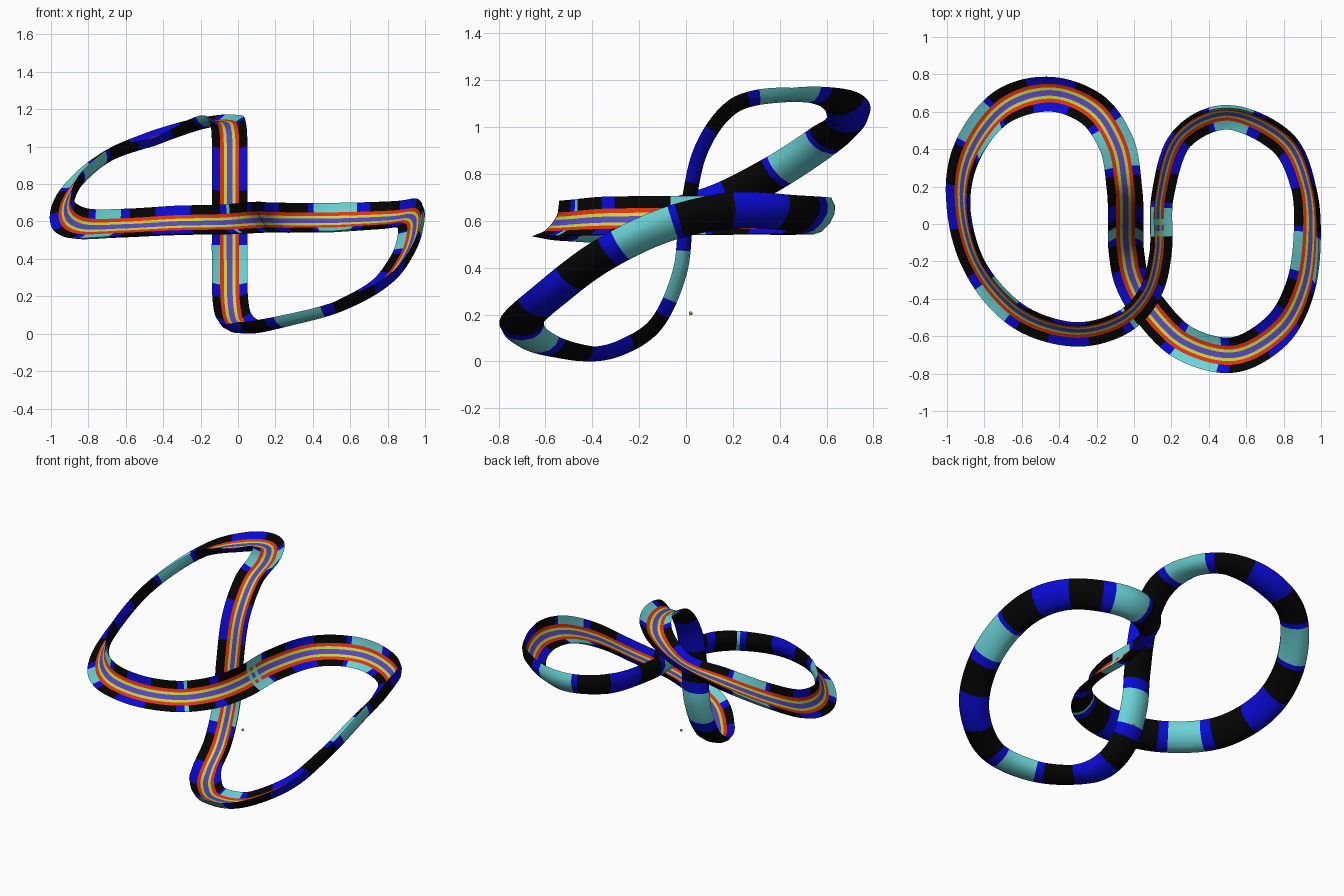
import bpy, bmesh
from mathutils import Vector

if "Cube" in bpy.data.objects:
    bpy.data.objects.remove(bpy.data.objects["Cube"])


def material(name, rgb):
    m = bpy.data.materials.new(name)
    m.diffuse_color = (*rgb, 1)
    m.use_nodes = True
    m.node_tree.nodes["Principled BSDF"].inputs["Base Color"].default_value = m.diffuse_color
    return m


MATS = [material("black", (0.0015, 0.0015, 0.0015)),
        material("deep blue", (0.003, 0.003, 0.68)),
        material("cyan", (0.15, 0.66, 0.68)),
        material("red", (0.75, 0.035, 0.004)),
        material("yellow", (0.62, 0.64, 0.06)),
        material("violet", (0.09, 0.07, 0.52))]

# closed centre line of the track
PATH = [(-.925, .10, .65), (-.88, .38, .79), (-.70, .62, .95), (-.45, .70, 1.04),
        (-.22, .615, 1.12), (-.09, .42, 1.14), (-.05, .20, 1.09), (-.045, .06, .90),
        (-.045, 0, .62), (-.045, -.03, .38), (-.04, -.13, .16), (-.01, -.29, .055),
        (.08, -.45, .035), (.27, -.635, .075), (.54, -.70, .15), (.78, -.565, .28),
        (.90, -.35, .44), (.94, -.08, .57), (.92, .20, .63), (.80, .45, .62),
        (.50, .585, .607), (.24, .46, .607), (.14, .15, .61), (.13, -.15, .61),
        (.07, -.37, .607), (-.08, -.52, .597), (-.33, -.575, .592), (-.62, -.475, .577),
        (-.84, -.22, .577)]

# banking: direction the road faces at some of the path points
FACING = {0: (-.75, -.25, .5), 2: (-.6, -.1, .7), 3: (-.35, -.2, .9), 4: (-.1, -.1, 1),
          5: (0, 0, 1), 6: (0, -.8, .6), 8: (0, -1, 0), 10: (0, -.9, .5), 12: (0, 0, 1),
          14: (-.3, 0, .9), 16: (-.65, -.2, .7), 18: (-.75, -.25, .6), 20: (0, -.8, .6),
          21: (.6, -.55, .55), 22: (.85, -.1, .5), 23: (.85, -.2, .5), 24: (.65, -.55, .5),
          26: (0, -.8, .6), 28: (-.75, -.4, .55)}

# one repeat of the shell bands: colour and the phase where the band ends
REPEAT = ((2, .12), (1, .175), (0, .38), (1, .62), (0, .825), (1, .88), (2, 1))
# path position: phase of the repeat there (whole numbers are cyan centres)
PHASE = {1.45: 0, 4.95: 1, 9.08: 2, 13.3: 3, 16.65: 4, 19.97: 5, 22.5: 6,
         24.75: 7.115, 26.1: 7.5, 27.35: 8, 28.95: 8.5, 30.45: 9}

# trough section (across, up) and the stripe colour of each edge (None = shell)
SECTION = [(-.095, .028), (-.051, .002), (-.031, -.003), (-.015, -.005), (.015, -.005),
           (.031, -.003), (.051, .002), (.095, .028), (.078, -.005), (.048, -.026),
           (0, -.034), (-.048, -.026), (-.078, -.005)]
STRIPES = {1: 3, 2: 4, 3: 5, 4: 4, 5: 3}
STEPS = 10
N = len(PATH)


def spline(p, i, t):
    """Closed Catmull-Rom position and tangent."""
    a, b, c, d = (Vector(p[(i + k) % N]) for k in (-1, 0, 1, 2))
    k1, k2, k3 = c - a, 2 * a - 5 * b + 4 * c - d, 3 * b - a - 3 * c + d
    return (b + (k1 * t + k2 * t * t + k3 * t ** 3) / 2,
            (k1 + 2 * k2 * t + 3 * k3 * t * t).normalized())


def facing(u):
    """Road direction at path position u, blended between the keys."""
    keys = sorted(FACING)
    lo = max(k for k in keys if k <= u)
    hi = min((k for k in keys if k > u), default=N)
    a, b = Vector(FACING[lo]).normalized(), Vector(FACING[hi % N]).normalized()
    return a.lerp(b, (u - lo) / (hi - lo))


# running length of the path, two spans past the closing point
LENGTH = [0]
for k in range((N + 2) * STEPS):
    p, q = (spline(PATH, j // STEPS, j % STEPS / STEPS)[0] for j in (k, k + 1))
    LENGTH.append(LENGTH[-1] + (q - p).length)


def length_at(u):
    k = int(u * STEPS)
    return LENGTH[k] + (LENGTH[k + 1] - LENGTH[k]) * (u * STEPS - k)


def shell_colour(u):
    # plain stretch next to the start line
    if 22.72 < u < 24.75:
        return 1 if 23.7 < u < 24 else 0
    if u < 1.45:
        u += N
    lo = max(k for k in PHASE if k <= u)
    hi = min(k for k in PHASE if k > u)
    s0, s1 = length_at(lo), length_at(hi)
    phase = PHASE[lo] + (PHASE[hi] - PHASE[lo]) * (length_at(u) - s0) / (s1 - s0)
    return next(c for c, end in REPEAT if phase % 1 <= end)


# sweep the trough along the path
bm = bmesh.new()
rings = []
for i in range(N):
    for s in range(STEPS):
        pos, tan = spline(PATH, i, s / STEPS)
        up = facing(i + s / STEPS)
        up = (up - tan * up.dot(tan)).normalized()
        side = tan.cross(up)
        rings.append([bm.verts.new(pos + side * a + up * b) for a, b in SECTION])
n = len(SECTION)
for r, ring in enumerate(rings):
    nxt = rings[(r + 1) % len(rings)]
    u = (r + .5) / STEPS
    for e in range(n):
        f = bm.faces.new((ring[e], ring[(e + 1) % n], nxt[(e + 1) % n], nxt[e]))
        f.material_index = STRIPES.get(e, shell_colour(u))
        # chequered start line across the stripes
        if 22.3 < u < 22.75 and e in STRIPES and (r + e) % 2:
            f.material_index = 2
bmesh.ops.recalc_face_normals(bm, faces=bm.faces)
mesh = bpy.data.meshes.new("track")
bm.to_mesh(mesh)
bm.free()
for m in MATS:
    mesh.materials.append(m)
track = bpy.data.objects.new("track", mesh)
bpy.context.collection.objects.link(track)
bpy.context.view_layer.objects.active = track
track.select_set(True)
bpy.ops.object.shade_smooth_by_angle(angle=0.6)

# tiny marker ball under the crossing
bpy.ops.mesh.primitive_uv_sphere_add(segments=10, ring_count=6, radius=.008, location=(.02, .02, .205))
ball = bpy.context.object
ball.name = "marker_ball"
ball.data.materials.append(material("olive", (.4, .38, .03)))
